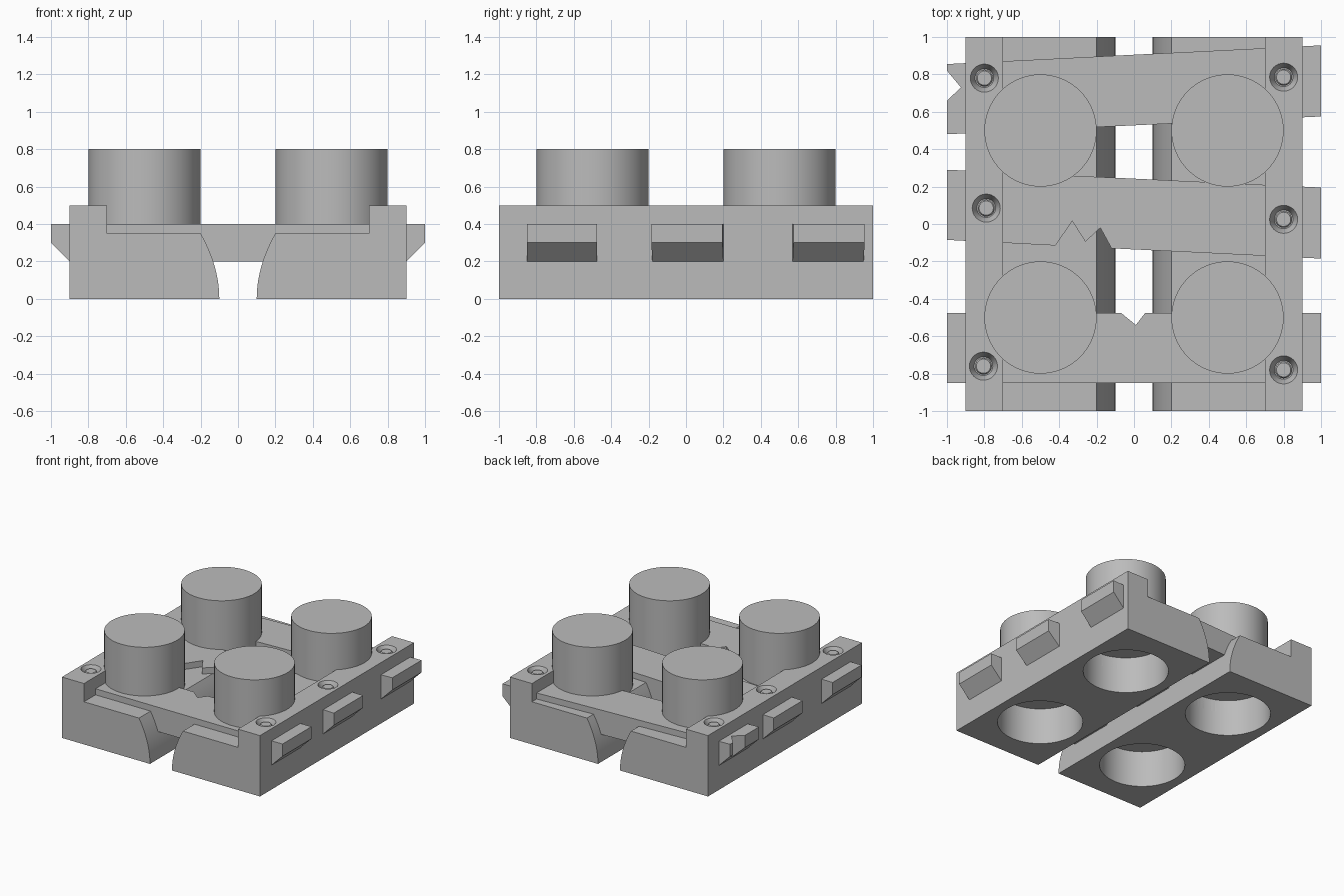
import bpy, bmesh, math
from mathutils import Vector

cube = bpy.data.objects.get("Cube")
if cube:
    bpy.data.objects.remove(cube, do_unlink=True)

gray = bpy.data.materials.new("plain gray")
gray.use_nodes = True
color = (0.5, 0.5, 0.5, 1)
gray.diffuse_color = color
gray.node_tree.nodes["Principled BSDF"].inputs["Base Color"].default_value = color


def finish(bm, name):
    """Turn a bmesh into a linked object with the gray material."""
    bmesh.ops.recalc_face_normals(bm, faces=bm.faces[:])
    mesh = bpy.data.meshes.new(name)
    bm.to_mesh(mesh)
    bm.free()
    mesh.materials.append(gray)
    obj = bpy.data.objects.new(name, mesh)
    bpy.context.collection.objects.link(obj)
    return obj


def extrude(points, offset):
    """Solid made by sweeping a flat outline along an offset."""
    bm = bmesh.new()
    face = bm.faces.new([bm.verts.new(p) for p in points])
    swept = bmesh.ops.extrude_face_region(bm, geom=[face], use_keep_orig=True)
    verts = [v for v in swept["geom"] if isinstance(v, bmesh.types.BMVert)]
    bmesh.ops.translate(bm, verts=verts, vec=offset)
    return bm


def lathe(name, profile, center, steps=64):
    """Closed round part from (radius, height) rings, bottom to top."""
    bm = bmesh.new()
    rings = []
    for r, z in profile:
        angles = [math.tau * i / steps for i in range(steps)]
        rings.append([bm.verts.new((center[0] + r * math.cos(a),
                                    center[1] + r * math.sin(a), z)) for a in angles])
    for low, high in zip(rings, rings[1:]):
        for i in range(steps):
            j = (i + 1) % steps
            bm.faces.new((low[i], low[j], high[j], high[i]))
    bm.faces.new(rings[0][::-1])
    bm.faces.new(rings[-1])
    return finish(bm, name)


def activate(obj):
    bpy.ops.object.select_all(action="DESELECT")
    obj.select_set(True)
    bpy.context.view_layer.objects.active = obj


def smooth(obj):
    activate(obj)
    bpy.ops.object.shade_smooth_by_angle(angle=math.radians(30))


def cut(obj, cutters):
    activate(obj)
    for cutter in cutters:
        mod = obj.modifiers.new("cut", "BOOLEAN")
        mod.operation = "DIFFERENCE"
        mod.solver = "EXACT"
        mod.object = cutter
        bpy.ops.object.modifier_apply(modifier=mod.name)


studs = [(x, y) for x in (-0.5, 0.5) for y in (-0.5, 0.5)]
nails = [(-0.8, 0.78), (0.8, 0.785), (-0.79, 0.085),
         (0.8, 0.025), (-0.805, -0.76), (0.8, -0.78)]

# Helpers for the round sockets below and the nail recesses on the rails
sockets = [lathe("socket_cutter", [(0.32, -0.1), (0.32, 0.3)], c) for c in studs]
recesses = [lathe("recess_cutter", [(0.05, 0.44), (0.055, 0.46), (0.075, 0.5), (0.075, 0.6)],
                  c, 32) for c in nails]

# Two side slabs, each with an outer rail and a curved inner wall
for side, label in ((-1, "right"), (1, "left")):
    inner = [(0.1 + 0.1 * (i / 10) ** 2, 0.35 * i / 10) for i in range(11)]
    outline = inner + [(0.7, 0.35), (0.7, 0.5), (0.9, 0.5), (0.9, 0)]
    slab = finish(extrude([(side * x, -1, z) for x, z in outline], (0, 2, 0)),
                  label + "_slab")
    cut(slab, [c for c, p in zip(sockets + recesses, studs + nails) if p[0] * side > 0])
    smooth(slab)

# Cross planks, with chipped and cracked edges
planks = {
    "front_plank": [(-1, -0.85), (1, -0.85), (1, -0.475), (0.06, -0.475),
                    (0.01, -0.54), (-0.07, -0.475), (-1, -0.475)],
    "middle_plank": [(-1, -0.085), (-0.42, -0.115), (-0.33, 0.015), (-0.26, -0.095),
                     (-0.18, -0.02), (-0.12, -0.13), (1, -0.185), (1, 0.195), (-1, 0.29)],
    "back_plank": [(-1, 0.48), (1, 0.575), (1, 0.955), (-1, 0.855),
                   (-1, 0.82), (-0.925, 0.73), (-1, 0.66)],
}
for name, outline in planks.items():
    bm = extrude([(x, y, 0.2) for x, y in outline], (0, 0, 0.2))
    # Slanted undersides at both ends
    for side in (-1, 1):
        result = bmesh.ops.bisect_plane(
            bm, geom=bm.verts[:] + bm.edges[:] + bm.faces[:],
            plane_co=Vector((side * 0.95, 0, 0.25)),
            plane_no=Vector((side, 0, -1)), clear_outer=True)
        rim = [e for e in result["geom_cut"] if isinstance(e, bmesh.types.BMEdge)]
        bmesh.ops.holes_fill(bm, edges=rim, sides=0)
    plank = finish(bm, name)
    cut(plank, sockets)

# Large round studs
for c in studs:
    smooth(lathe("stud", [(0.3, 0.32), (0.3, 0.8)], c))

# Nails sitting in the rail recesses
for c in nails:
    smooth(lathe("nail", [(0.045, 0.43), (0.045, 0.475), (0.038, 0.485)], c, 32))

for cutter in sockets + recesses:
    bpy.data.objects.remove(cutter, do_unlink=True)
